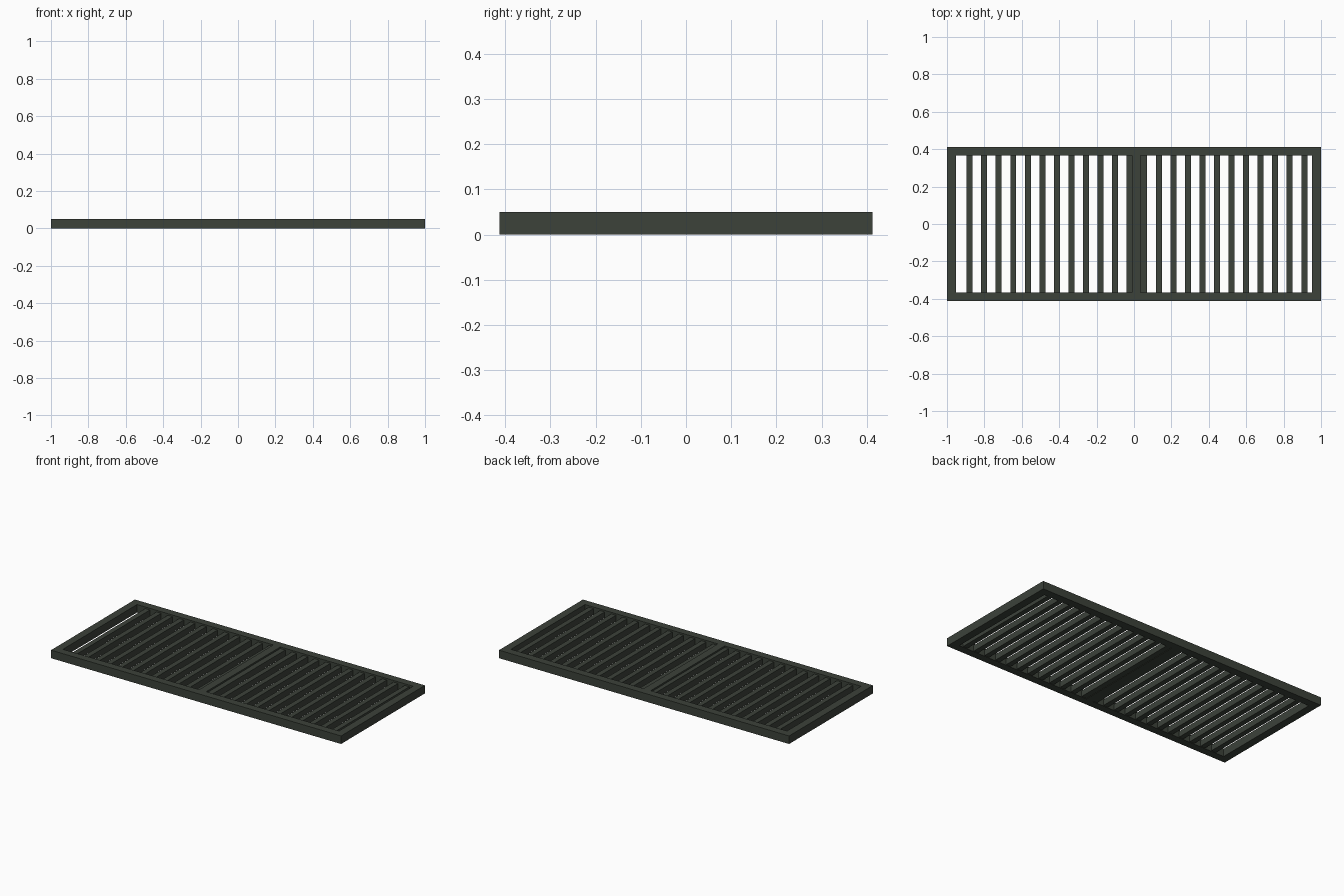
import bpy

if "Cube" in bpy.data.objects:
    bpy.data.objects.remove(bpy.data.objects["Cube"])

LENGTH, WIDTH, HEIGHT, RIM = 2.0, 0.826, 0.05, 0.048
HX, HY = LENGTH / 2, WIDTH / 2

iron = bpy.data.materials.new("dark green grey iron")
iron.diffuse_color = (0.045, 0.054, 0.042, 1)
iron.use_nodes = True
iron.node_tree.nodes["Principled BSDF"].inputs["Base Color"].default_value = iron.diffuse_color


def box(name, x0, x1, y0, y1, z0, z1):
    bpy.ops.mesh.primitive_cube_add(
        size=1, location=((x0 + x1) / 2, (y0 + y1) / 2, (z0 + z1) / 2))
    ob = bpy.context.object
    ob.name = name
    ob.scale = (x1 - x0, y1 - y0, z1 - z0)
    bpy.ops.object.transform_apply(location=False, rotation=False, scale=True)
    ob.data.materials.append(iron)
    return ob


# Outer frame: two long rails and two end rails between them
IX, IY = HX - RIM, HY - RIM
box("front_rail", -HX, HX, -HY, -IY, 0, HEIGHT)
box("back_rail", -HX, HX, IY, HY, 0, HEIGHT)
box("left_rail", -HX, -IX, -IY, IY, 0, HEIGHT)
box("right_rail", IX, HX, -IY, IY, 0, HEIGHT)

# Middle bar, flush with the frame
box("middle_bar", -0.012, 0.036, -IY, IY, 0, HEIGHT)

# Evenly spaced slats, slightly recessed; the one beside the bar meets it
PITCH, SLAT = 0.0778, 0.032
for k in range(24):
    x = -0.879 + k * PITCH
    x0, x1 = x - SLAT / 2, x + SLAT / 2
    if k == 11:
        x1 = -0.012
    if k == 12:
        x0 = 0.036
    box(f"slat_{k + 1}", x0, x1, -IY, IY, 0.003, 0.04)
